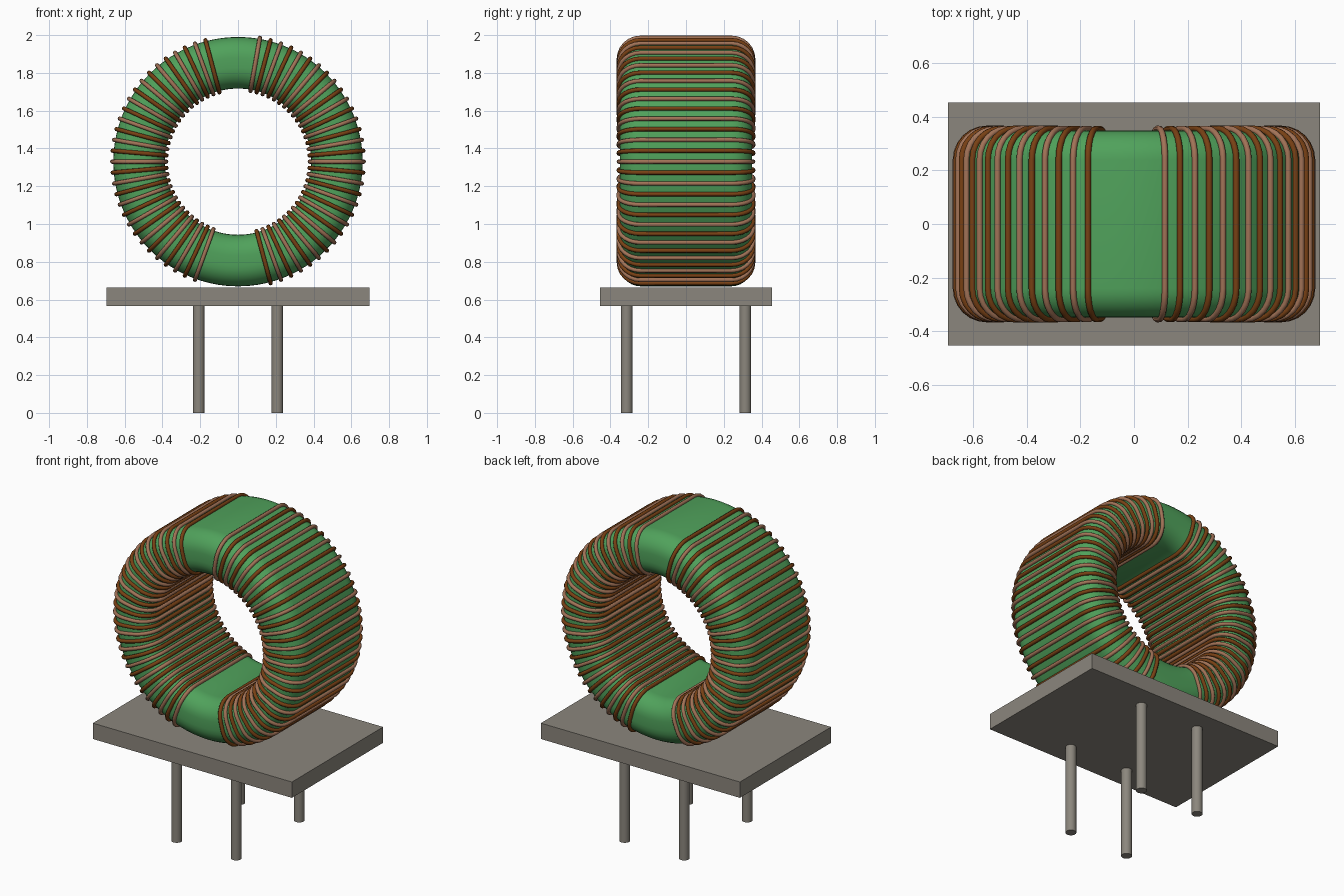
import bpy, bmesh, math
from mathutils import Vector

cube = bpy.data.objects.get("Cube")
if cube:
    bpy.data.objects.remove(cube, do_unlink=True)

CENTRE_Z = 1.33


def material(name, rgb):
    m = bpy.data.materials.new(name)
    m.use_nodes = True
    m.diffuse_color = (*rgb, 1)
    m.node_tree.nodes["Principled BSDF"].inputs["Base Color"].default_value = (*rgb, 1)
    return m


green = material("core green", (0.08, 0.36, 0.105))
dark = material("dark copper", (0.19, 0.052, 0.007))
light = material("light copper", (0.36, 0.17, 0.095))
grey = material("base grey", (0.26, 0.24, 0.205))


def activate(ob):
    bpy.ops.object.select_all(action='DESELECT')
    ob.select_set(True)
    bpy.context.view_layer.objects.active = ob


def smooth(ob, angle=35):
    activate(ob)
    bpy.ops.object.shade_smooth_by_angle(angle=math.radians(angle))


def rounded_section(r_in, r_out, half_depth, corner, steps):
    """Rounded rectangle as (radius, depth) pairs, counter-clockwise."""
    pts = []
    corners = [(r_out - corner, half_depth - corner, 0),
               (r_in + corner, half_depth - corner, 90),
               (r_in + corner, corner - half_depth, 180),
               (r_out - corner, corner - half_depth, 270)]
    for cr, cy, start in corners:
        for i in range(steps + 1):
            a = math.radians(start + 90 * i / steps)
            pts.append((cr + corner * math.cos(a), cy + corner * math.sin(a)))
    return pts


def around(r, y, angle):
    """Point on the ring, with the angle measured from the top towards +x."""
    return Vector((r * math.sin(angle), y, CENTRE_Z + r * math.cos(angle)))


# Ring core: rounded section swept around the y axis
section = rounded_section(0.387, 0.66, 0.35, 0.11, 7)
SEGMENTS = 120
bm = bmesh.new()
rings = [[bm.verts.new(around(r, y, 2 * math.pi * s / SEGMENTS)) for r, y in section]
         for s in range(SEGMENTS)]
n = len(section)
for s in range(SEGMENTS):
    a, b = rings[s], rings[(s + 1) % SEGMENTS]
    for i in range(n):
        j = (i + 1) % n
        bm.faces.new((a[i], a[j], b[j], b[i]))
bmesh.ops.recalc_face_normals(bm, faces=bm.faces)
me = bpy.data.meshes.new("ring_core")
bm.to_mesh(me)
bm.free()
core = bpy.data.objects.new("ring_core", me)
bpy.context.collection.objects.link(core)
me.materials.append(green)
smooth(core)

# Wire turns: closed loops every five degrees, alternating in colour
loop = rounded_section(0.380, 0.666, 0.356, 0.115, 6)


def winding(name, steps, mat):
    cu = bpy.data.curves.new(name, 'CURVE')
    cu.dimensions = '3D'
    cu.bevel_depth = 0.0115
    cu.bevel_resolution = 2
    for k in steps:
        sp = cu.splines.new('POLY')
        sp.points.add(len(loop) - 1)
        for p, (r, y) in zip(sp.points, loop):
            p.co = (*around(r, y, math.radians(5 * k)), 1)
        sp.use_cyclic_u = True
    cu.materials.append(mat)
    ob = bpy.data.objects.new(name, cu)
    bpy.context.collection.objects.link(ob)
    activate(ob)
    bpy.ops.object.convert(target='MESH')
    smooth(bpy.context.view_layer.objects.active, 65)


winding("left_winding_light", range(2, 34, 2), light)
winding("left_winding_dark", range(3, 34, 2), dark)
winding("right_winding_light", range(-4, -33, -2), light)
winding("right_winding_dark", range(-3, -33, -2), dark)

# Base plate
bpy.ops.mesh.primitive_cube_add(size=1, location=(0, 0, 0.615))
plate = bpy.context.object
plate.name = "base_plate"
plate.scale = (1.39, 0.91, 0.10)
bpy.ops.object.transform_apply(location=False, rotation=False, scale=True)
plate.data.materials.append(grey)

# Four pins under the plate
for side, sx in (("left", 1), ("right", -1)):
    for end, sy in (("front", -1), ("back", 1)):
        bpy.ops.mesh.primitive_cylinder_add(vertices=32, radius=0.031, depth=0.57,
                                            location=(sx * 0.208, sy * 0.314, 0.285))
        pin = bpy.context.object
        pin.name = f"{end}_{side}_pin"
        pin.data.materials.append(grey)
        smooth(pin)
